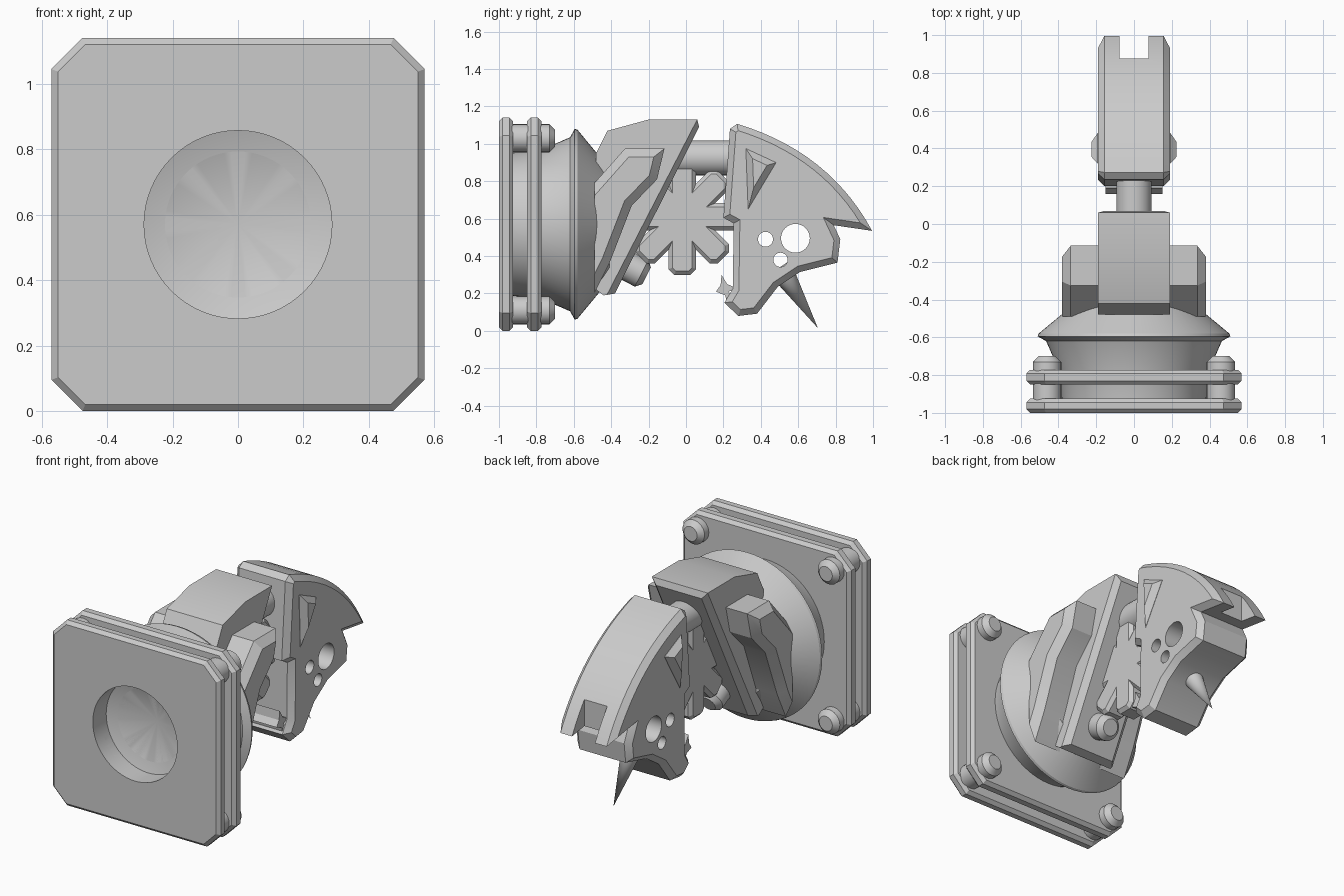
import bpy, bmesh, math
from mathutils import Vector, Matrix

cube = bpy.data.objects.get("Cube")
if cube:
    bpy.data.objects.remove(cube)

grey = bpy.data.materials.new("plain_grey")
grey.use_nodes = True
grey.diffuse_color = (0.6, 0.6, 0.6, 1)
for node in grey.node_tree.nodes:
    if node.type == 'BSDF_PRINCIPLED':
        node.inputs["Base Color"].default_value = (0.6, 0.6, 0.6, 1)


def finish(name, bm):
    bmesh.ops.recalc_face_normals(bm, faces=bm.faces[:])
    mesh = bpy.data.meshes.new(name)
    bm.to_mesh(mesh)
    bm.free()
    mesh.materials.append(grey)
    obj = bpy.data.objects.new(name, mesh)
    bpy.context.collection.objects.link(obj)
    shade(obj)
    return obj


def shade(obj):
    bpy.ops.object.select_all(action='DESELECT')
    obj.select_set(True)
    bpy.context.view_layer.objects.active = obj
    bpy.ops.object.shade_smooth_by_angle(angle=math.radians(25))


def prism(name, pts, lo, hi, bevel=0.0, axis='X', rule=lambda cap, side: True):
    """Extrude a profile along an axis and chamfer the cap edges chosen by rule."""
    place = (lambda t, p: (t, p[0], p[1])) if axis == 'X' else (lambda t, p: (p[0], t, p[1]))
    bm = bmesh.new()
    ends = [[bm.verts.new(place(t, p)) for p in pts] for t in (lo, hi)]
    caps = [bm.faces.new(e) for e in ends]
    n = len(pts)
    for i in range(n):
        j = (i + 1) % n
        bm.faces.new((ends[0][i], ends[0][j], ends[1][j], ends[1][i]))
    bmesh.ops.recalc_face_normals(bm, faces=bm.faces[:])
    if bevel:
        edges = []
        for cap in caps:
            for e in cap.edges:
                side = [f for f in e.link_faces if f is not cap][0]
                if rule(cap.normal, side.normal):
                    edges.append(e)
        bmesh.ops.bevel(bm, geom=edges, offset=bevel, segments=1, affect='EDGES', profile=0.5)
    return finish(name, bm)


def lathe(name, profile, origin=(0, 0, 0), direction=(0, 1, 0), steps=48):
    """Turn (distance, radius) points round an axis."""
    bm = bmesh.new()
    verts = [bm.verts.new((r, 0, t)) for t, r in profile]
    edges = [bm.edges.new(pair) for pair in zip(verts, verts[1:])]
    bmesh.ops.spin(bm, geom=verts + edges, cent=(0, 0, 0), axis=(0, 0, 1),
                   angle=math.tau, steps=steps)
    bmesh.ops.remove_doubles(bm, verts=bm.verts[:], dist=0.0005)
    turn = Vector(direction).to_track_quat('Z', 'Y').to_matrix().to_4x4()
    bm.transform(Matrix.Translation(origin) @ turn)
    return finish(name, bm)


def cut(target, cutters):
    for cutter in cutters:
        mod = target.modifiers.new("cut", 'BOOLEAN')
        mod.operation = 'DIFFERENCE'
        mod.solver = 'EXACT'
        mod.object = cutter
        bpy.context.view_layer.objects.active = target
        bpy.ops.object.modifier_apply(modifier=mod.name)
    shade(target)


def discard(cutters):
    for c in cutters:
        bpy.data.objects.remove(c)


MID = 0.57

# Mounting plates: chamfered squares
h, c = 0.57, 0.475
octagon = [(-h, -c), (-c, -h), (c, -h), (h, -c), (h, c), (c, h), (-c, h), (-h, c)]
octagon = [(x, z + MID) for x, z in octagon]
front_plate = prism("front_plate", octagon, -1.0, -0.925, 0.02, 'Y')
rear_plate = prism("rear_plate", octagon, -0.85, -0.772, 0.02, 'Y')

# Flared hub behind the plates
hub = lathe("flared_hub", [(-0.95, 0), (-0.95, 0.38), (-0.77, 0.4), (-0.62, 0.465),
                           (-0.595, 0.51), (-0.58, 0.505), (-0.41, 0.3), (-0.41, 0)],
            (0, 0, MID), steps=64)

# Round recess with a conical floor
recess = lathe("recess_cutter", [(-1.1, 0), (-1.1, 0.287), (-0.87, 0.287), (-0.78, 0)],
               (0, 0, MID), steps=64)
for part in (front_plate, rear_plate, hub):
    cut(part, [recess])
discard([recess])

# Corner bolts
for sx in (-1, 1):
    for sz in (-1, 1):
        lathe("corner_bolt", [(-0.95, 0), (-0.95, 0.075), (-0.73, 0.075), (-0.7, 0.045), (-0.7, 0)],
              (sx * 0.46, 0, MID + sz * 0.46), steps=24)

# Slanted bracket, chamfered along its back edge
prism("slanted_bracket", [(-0.48, 0.22), (-0.48, 0.95), (-0.42, 1.07), (-0.2, 1.13),
                          (0.06, 1.13), (0.07, 1.09), (-0.38, 0.2), (-0.44, 0.19)],
      -0.19, 0.19, 0.035, rule=lambda cap, side: side.y > 0.3 and side.z < 0)

# Side pods
pod = [(-0.49, 0.79), (-0.326, 0.975), (-0.115, 0.975), (-0.155, 0.81),
       (-0.29, 0.67), (-0.406, 0.37), (-0.49, 0.2)]
for s, side_name in ((1, "left"), (-1, "right")):
    lo, hi = sorted((s * 0.15, s * 0.38))
    prism(side_name + "_pod", pod, lo, hi, 0.045,
          rule=lambda cap, side: cap.x * s > 0 and side.y > -0.9)

# Neck rod and lower stud
lathe("neck_rod", [(-0.1, 0), (-0.1, 0.093), (0.3, 0.093), (0.3, 0)], (0, 0, 0.925), steps=32)
lathe("lower_stud", [(-0.08, 0), (-0.08, 0.08), (0.07, 0.08), (0.1, 0.05), (0.1, 0)],
      (0, -0.3, 0.34), (0, 0.89, -0.45), 24)

# Eight-armed wheel with a square hole
star, w, r, bite = [], 0.073, 0.31, 0.03
for k in range(8):
    a = k * math.tau / 8
    arm = [(r - bite, -w), (r, bite - w), (r, w - bite), (r - bite, w),
           (w / math.tan(math.pi / 8), w)]
    star += [(-0.02 + u * math.cos(a) - v * math.sin(a),
              0.61 + u * math.sin(a) + v * math.cos(a)) for u, v in arm]
wheel = prism("eight_arm_wheel", star, -0.07, 0.07, 0.02)
hole = lathe("wheel_cutter", [(-0.1, 0), (-0.1, 0.145), (-0.04, 0.085), (0.04, 0.085),
                              (0.1, 0.145), (0.1, 0)], (0, -0.02, 0.61), (1, 0, 0), 4)
cut(wheel, [hole])
discard([hole])

# Head: curved crown, overhanging tip, stepped underside
A, P, B = Vector((0.273, 1.107)), Vector((0.766, 0.959)), Vector((0.995, 0.535))
crown = [tuple(A * (1 - t) ** 2 + P * 2 * t * (1 - t) + B * t * t)
         for t in (i / 14 for i in range(15))]
under = [(0.79, 0.565), (0.825, 0.49), (0.81, 0.365), (0.61, 0.315), (0.49, 0.235),
         (0.38, 0.092), (0.28, 0.08), (0.205, 0.15), (0.25, 0.225), (0.255, 0.575),
         (0.2, 0.605), (0.235, 1.08)]
head = prism("head", crown + under, -0.19, 0.19, 0.033)
cutters = [lathe("hole_cutter", [(-0.4, 0), (-0.4, rad), (0.4, rad), (0.4, 0)],
                 (0, y, z), (1, 0, 0), 32)
           for y, z, rad in ((0.585, 0.495, 0.077), (0.425, 0.49, 0.04), (0.505, 0.38, 0.038))]
cutters.append(prism("slot_cutter", [(0.875, 0.3), (1.2, 0.3), (1.2, 1), (0.875, 1)], -0.078, 0.078))
cut(head, cutters)
discard(cutters)

# Raised triangular fins on the head
for s, side_name in ((1, "left"), (-1, "right")):
    lo, hi = sorted((s * 0.17, s * 0.226))
    prism(side_name + "_fin", [(0.32, 0.975), (0.482, 0.9), (0.332, 0.65)], lo, hi, 0.034,
          rule=lambda cap, side: cap.x * s > 0)

# Jagged ridge at the lower front of the head
prism("jagged_ridge", [(0.19, 0.3), (0.22, 0.25), (0.28, 0.225), (0.225, 0.21), (0.28, 0.17),
                       (0.215, 0.165), (0.21, 0.19), (0.16, 0.21), (0.185, 0.245)], -0.15, 0.15)

# Spike under the head
tip, base = Vector((0, 0.705, 0.015)), Vector((0, 0.5, 0.34))
lathe("spike", [(0, 0), (0, 0.068), ((tip - base).length, 0)], base, tip - base, 24)
